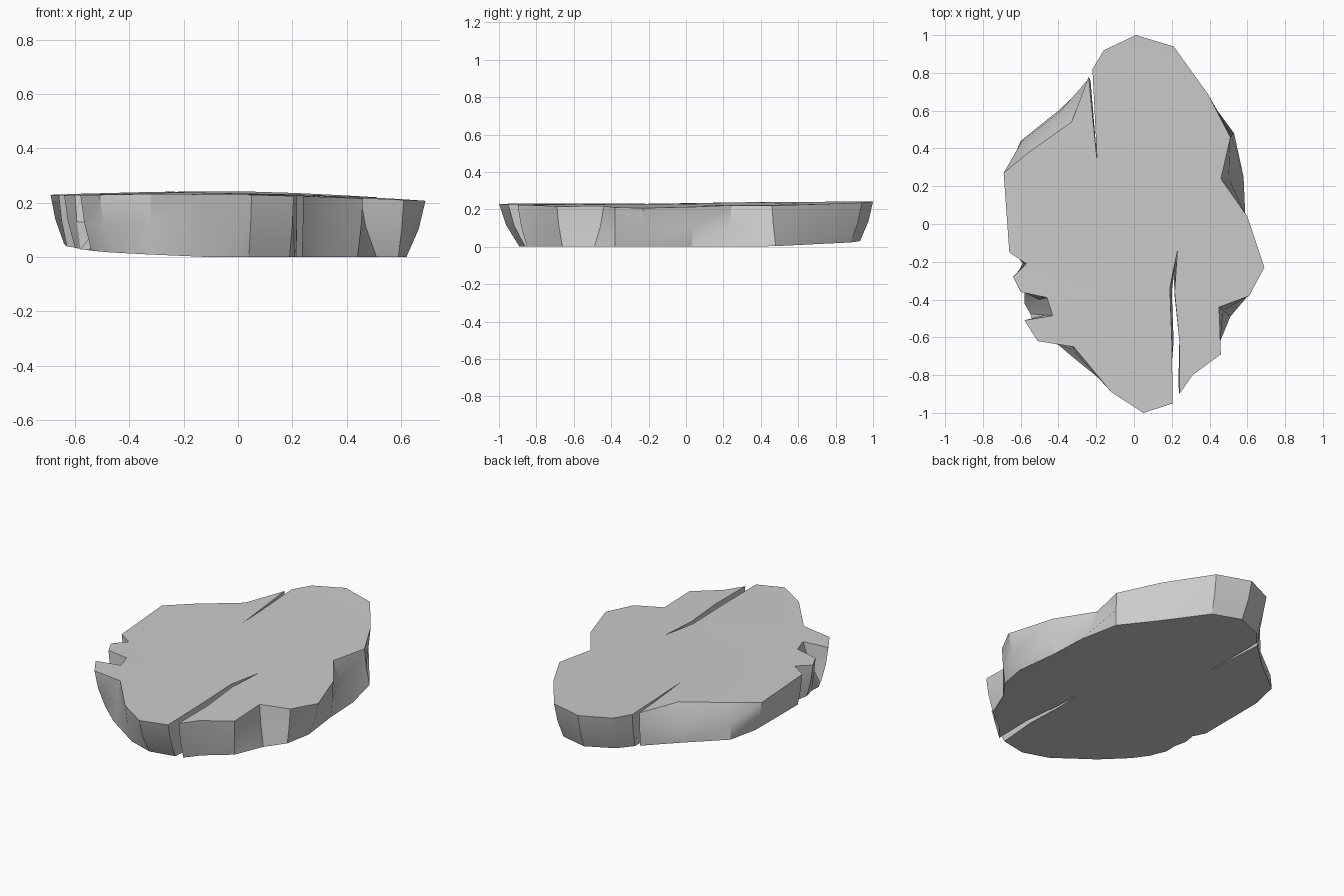
import bpy, bmesh

if "Cube" in bpy.data.objects:
    bpy.data.objects.remove(bpy.data.objects["Cube"])

# Outline clockwise from the back tip: top x, y, bottom x, y
RIM = [
    (.01, 1, .02, .93), (.21, .94, .19, .88), (.39, .69, .37, .66),
    (.51, .46, .53, .48), (.46, .24, .58, .25), (.60, .04, .59, .03),
    (.69, -.23, .62, -.22), (.61, -.38, .59, -.38),
    (.45, -.44, .51, -.49), (.46, -.69, .44, -.66), (.31, -.80, .30, -.77),
    (.24, -.90, .235, -.85), (.24, -.62, .24, -.62), (.215, -.36, .215, -.38),
    (.23, -.14, .21, -.24), (.19, -.34, .20, -.36), (.20, -.62, .21, -.62),
    (.205, -.95, .19, -.86), (.05, -1, .04, -.89), (-.12, -.89, -.11, -.84),
    (-.32, -.65, -.33, -.70), (-.51, -.62, -.47, -.58), (-.58, -.51, -.54, -.50),
    (-.43, -.485, -.55, -.475), (-.46, -.39, -.58, -.42), (-.60, -.36, -.58, -.35),
    (-.64, -.28, -.60, -.28), (-.57, -.21, -.59, -.21), (-.66, -.15, -.63, -.15),
    (-.69, .27, -.64, .26), (-.57, .37, -.60, .44), (-.33, .54, -.40, .60),
    (-.24, .78, -.23, .76), (-.195, .33, -.20, .40), (-.22, .82, -.21, .78),
    (-.16, .92, -.14, .86),
]
CHIP = (30, 31)    # corners where a shelf sticks out below the top


def top_z(x, y):
    return .236 + .006 * y - .045 * max(0, x) ** 1.3 - .03 * max(0, -x - .4)


def bottom_z(x, y):
    return max(0, .012 - .035 * x + .02 * y) + .06 * max(0, -x - .5)


bm = bmesh.new()
rings = [[], [], []]
for i, (tx, ty, bx, by) in enumerate(RIM):
    w, h = (.9, .55) if i in CHIP else (.35, .5)
    zt, zb = top_z(tx, ty), bottom_z(bx, by)
    rings[0].append(bm.verts.new((tx, ty, zt)))
    rings[1].append(bm.verts.new((tx + (bx - tx) * w, ty + (by - ty) * w,
                                  zt + (zb - zt) * h)))
    rings[2].append(bm.verts.new((bx, by, zb)))

# Broken side walls
n = len(RIM)
for a, b in zip(rings, rings[1:]):
    for i in range(n):
        j = (i + 1) % n
        bm.faces.new((a[i], a[j], b[j], b[i]))

# Top and bottom faces
caps = [bm.faces.new(rings[0]), bm.faces.new(rings[2])]
bmesh.ops.triangulate(bm, faces=caps, ngon_method='BEAUTY')
bmesh.ops.recalc_face_normals(bm, faces=bm.faces)

mesh = bpy.data.meshes.new("stone_slab")
bm.to_mesh(mesh)
bm.free()
slab = bpy.data.objects.new("stone_slab", mesh)
bpy.context.collection.objects.link(slab)
bpy.context.view_layer.objects.active = slab
slab.select_set(True)
bpy.ops.object.shade_smooth_by_angle(angle=.52)
